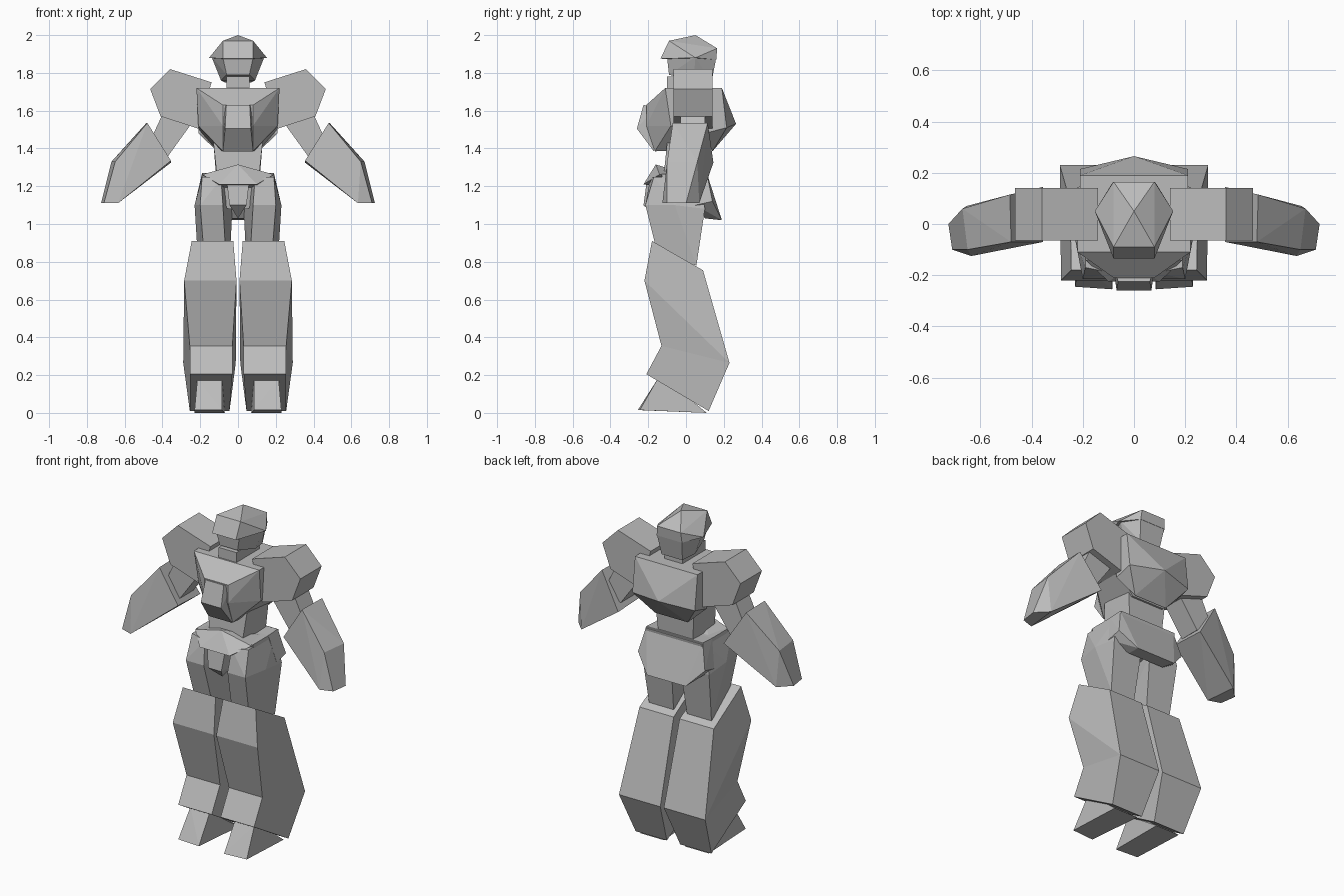
import bpy, bmesh

grey = bpy.data.materials.new("armour_grey")
grey.diffuse_color = (0.5, 0.5, 0.5, 1)


def finish(name, bm):
    bmesh.ops.recalc_face_normals(bm, faces=bm.faces)
    me = bpy.data.meshes.new(name)
    bm.to_mesh(me)
    bm.free()
    me.materials.append(grey)
    ob = bpy.data.objects.new(name, me)
    bpy.context.collection.objects.link(ob)
    return ob


def hull(name, pts, side=1):
    """Convex block around the given points."""
    bm = bmesh.new()
    for x, y, z in pts:
        bm.verts.new((side * x, y, z))
    bmesh.ops.convex_hull(bm, input=bm.verts[:])
    loose = [v for v in bm.verts if not v.link_faces]
    bmesh.ops.delete(bm, geom=loose, context='VERTS')
    bmesh.ops.dissolve_limit(bm, angle_limit=0.03, verts=bm.verts[:], edges=bm.edges[:])
    return finish(name, bm)


def sym(name, pts):
    """Convex block symmetric about x = 0."""
    return hull(name, {(s * x, y, z) for x, y, z in pts for s in (1, -1)})


def prism(name, rows, faces, side):
    """Profile in y/z with its own inner and outer x at each corner."""
    bm = bmesh.new()
    a = [bm.verts.new((side * r[2], r[0], r[1])) for r in rows]
    b = [bm.verts.new((side * r[3], r[0], r[1])) for r in rows]
    n = len(rows)
    for i in range(n):
        j = (i + 1) % n
        bm.faces.new((a[i], a[j], b[j], b[i]))
    for f in faces:
        bm.faces.new([a[i] for i in f])
        bm.faces.new([b[i] for i in f])
    return finish(name, bm)


# Head: faceted helmet with brow, then the face, jaw and neck
sym("helmet", [(0, .05, 2.0), (.08, -.09, 1.97), (.08, -.135, 1.875),
               (.153, .05, 1.88), (.08, .165, 1.93), (.085, .16, 1.87)])
sym("face", [(.08, -.10, 1.88), (.14, .05, 1.885), (.085, .16, 1.88),
             (.06, -.09, 1.79), (.09, .04, 1.76), (.07, .135, 1.75)])
sym("neck", [(.06, -.1, 1.78), (.06, -.1, 1.69), (.06, .12, 1.78), (.06, .12, 1.69)])

# Torso
sym("chest", [(.22, -.11, 1.72), (.22, .13, 1.72), (.08, -.21, 1.63),
              (.21, -.08, 1.52), (.21, .13, 1.50), (.08, -.21, 1.52),
              (.08, -.165, 1.385), (.11, .12, 1.39)])
sym("chest_wedge", [(.062, -.225, 1.63), (.068, -.26, 1.505), (.08, -.17, 1.385),
                    (.08, -.16, 1.62)])
sym("back_plate", [(.21, .19, 1.72), (.21, .12, 1.72), (.21, .215, 1.51),
                   (.21, .10, 1.48), (0, .265, 1.53), (.11, .14, 1.385)])
sym("waist", [(.13, -.1, 1.43), (.13, .11, 1.43), (.11, -.12, 1.24), (.115, .1, 1.24)])

# Hips
sym("pelvis", [(.19, -.13, 1.265), (.19, .12, 1.265), (.2, -.1, 1.15),
               (.2, .1, 1.15), (.05, -.1, 1.08), (.05, .06, 1.08)])
sym("belt_plate", [(0, -.16, 1.315), (.19, -.14, 1.262), (.1, -.225, 1.21),
                   (.15, .0, 1.265), (.1, -.1, 1.19)])
sym("front_guard", [(.058, -.21, 1.21), (.045, -.225, 1.10), (0, -.15, 1.03),
                    (.05, -.1, 1.2), (.03, -.1, 1.08)])
sym("rear_skirt", [(.19, .11, 1.27), (.19, .02, 1.265), (.225, .14, 1.12),
                   (.225, .05, 1.10), (.13, .19, 1.02), (.12, .1, 1.03)])

for side, tag in ((1, "left"), (-1, "right")):
    # Shoulder block
    outline = [(.36, 1.82), (.465, 1.715), (.41, 1.57), (.21, 1.505), (.14, 1.75)]
    hull(tag + "_shoulder", [(x, y, z) for x, z in outline for y in (-.065, .14)], side)
    # Upper arm
    outline = [(.40, 1.58), (.24, 1.54), (.37, 1.36), (.47, 1.43)]
    hull(tag + "_upper_arm", [(x, y, z) for x, z in outline for y in (-.03, .1)], side)
    # Forearm gauntlet
    hull(tag + "_forearm", [(.48, -.07, 1.535), (.485, .115, 1.535),
                            (.355, -.07, 1.335), (.355, .145, 1.325),
                            (.65, -.1, 1.33), (.67, .06, 1.33),
                            (.635, -.125, 1.11), (.655, .07, 1.11),
                            (.71, -.1, 1.11), (.725, 0, 1.11)], side)
    # Thigh
    hull(tag + "_thigh", [(.09, -.19, 1.24), (.19, -.17, 1.25), (.19, .08, 1.25),
                          (.04, .08, 1.2), (.08, -.215, 1.1), (.20, -.215, 1.1),
                          (.23, -.06, 1.1), (.225, .1, 1.08), (.03, .1, 1.08),
                          (.065, -.15, .84), (.18, -.15, .84),
                          (.21, .055, .78), (.045, .055, .78)], side)
    # Bell-shaped lower leg: y, z, inner x, outer x
    prism(tag + "_shin", [(-.18, .91, .025, .245), (-.22, .70, .008, .285),
                          (-.13, .355, .03, .255), (-.21, .205, .03, .255),
                          (.12, .01, .045, .255), (.23, .265, .012, .29),
                          (.09, .755, .02, .25)],
          [(0, 1, 5, 6), (1, 2, 5), (2, 3, 4, 5)], side)
    # Toe wedge
    hull(tag + "_foot", [(.085, -.15, .18), (.215, -.15, .18), (.085, -.255, .015),
                         (.23, -.245, .015), (.07, .11, 0), (.23, .11, 0),
                         (.085, .0, .09), (.215, .0, .09)], side)
